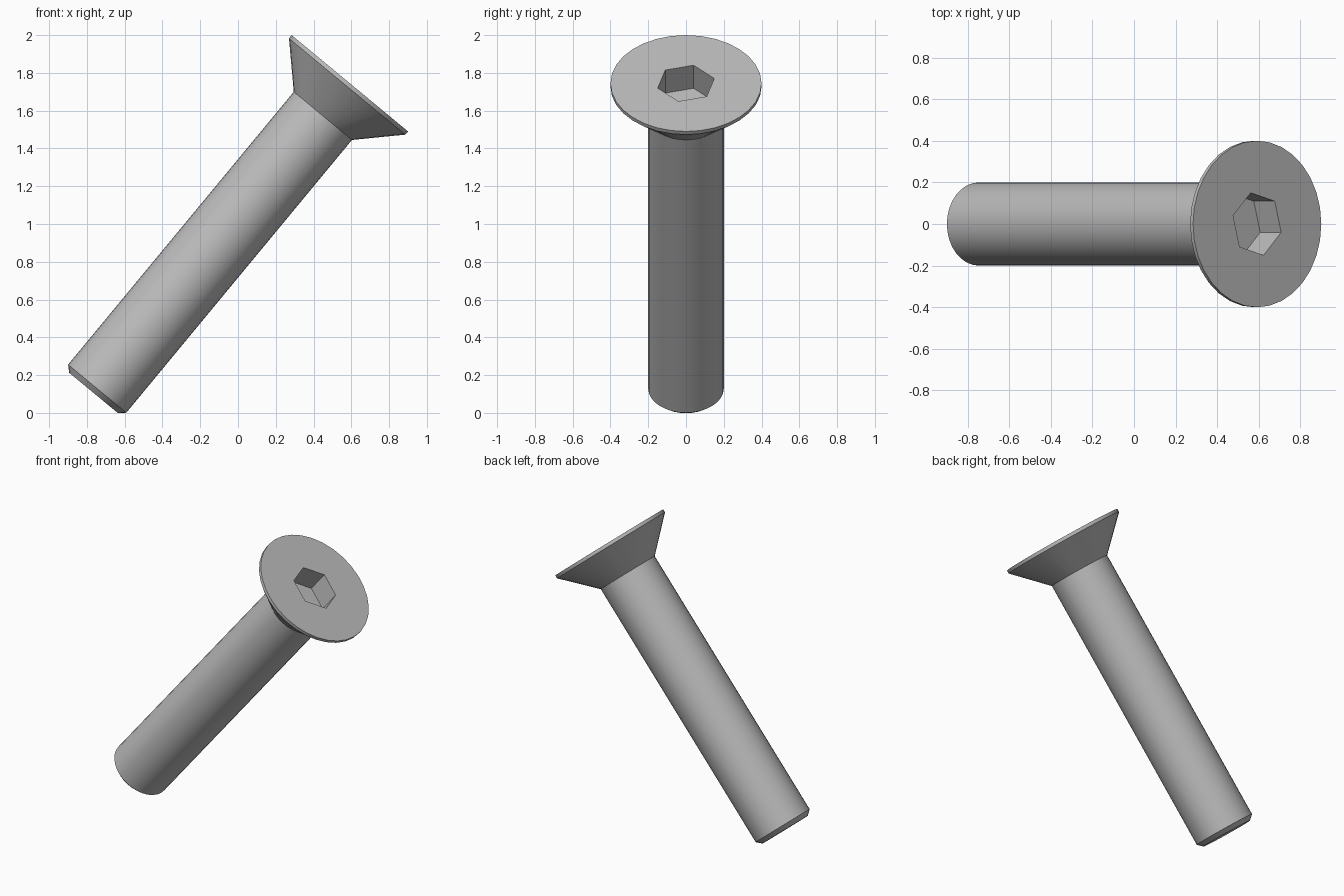
import bpy
import bmesh
from math import cos, sin, pi, radians
from mathutils import Matrix

cube = bpy.data.objects.get("Cube")
if cube:
    bpy.data.objects.remove(cube, do_unlink=True)

SIDES = 32
TILT = radians(39.6)
HEX_RADIUS, HEX_DEPTH, HEX_TURN = 0.155, 0.158, radians(45)

# Lathe profile (radius, height along the axis), with the head's face at zero
PROFILE = [
    (0.168, -2.128),  # flat tip
    (0.2, -2.098),    # tip chamfer
    (0.2, -0.224),    # neck
    (0.4, -0.022),    # underside of the rim
    (0.4, 0.0),       # top of the rim
]


def ring(bm, radius, height, count, turn=0.0):
    """Closed loop of vertices around the axis."""
    angles = [turn + 2 * pi * i / count for i in range(count)]
    return [bm.verts.new((radius * cos(a), radius * sin(a), height)) for a in angles]


def bridge(bm, low, high):
    """Wall of quads between two loops of equal count."""
    n = len(low)
    for i in range(n):
        j = (i + 1) % n
        bm.faces.new((low[i], low[j], high[j], high[i]))


bm = bmesh.new()

# Shank and countersunk head
loops = [ring(bm, r, h, SIDES) for r, h in PROFILE]
for low, high in zip(loops, loops[1:]):
    bridge(bm, low, high)
bm.faces.new(list(reversed(loops[0])))

# Hexagonal drive socket
mouth = ring(bm, HEX_RADIUS, 0, 6, HEX_TURN)
floor = ring(bm, HEX_RADIUS, -HEX_DEPTH, 6, HEX_TURN)
bridge(bm, mouth, floor)
bm.faces.new(floor)

# Flat head face around the socket
border = [bm.edges.get((loop[i], loop[i - 1]))
          for loop in (loops[-1], mouth) for i in range(len(loop))]
bmesh.ops.triangle_fill(bm, edges=border, use_beauty=True, normal=(0, 0, 1))
bmesh.ops.recalc_face_normals(bm, faces=bm.faces[:])

# Lean the screw over
bm.transform(Matrix.Translation((0.592, 0, 1.745)) @ Matrix.Rotation(TILT, 4, 'Y'))

mesh = bpy.data.meshes.new("countersunk_screw")
bm.to_mesh(mesh)
bm.free()
screw = bpy.data.objects.new("countersunk_screw", mesh)
bpy.context.collection.objects.link(screw)

# Plain grey steel
steel = bpy.data.materials.new("grey_steel")
steel.use_nodes = True
colour = (0.5, 0.5, 0.5, 1)
steel.diffuse_color = colour
steel.node_tree.nodes["Principled BSDF"].inputs["Base Color"].default_value = colour
mesh.materials.append(steel)

# Smooth round walls, crisp edges
bpy.ops.object.select_all(action='DESELECT')
screw.select_set(True)
bpy.context.view_layer.objects.active = screw
bpy.ops.object.shade_smooth_by_angle(angle=radians(30))
